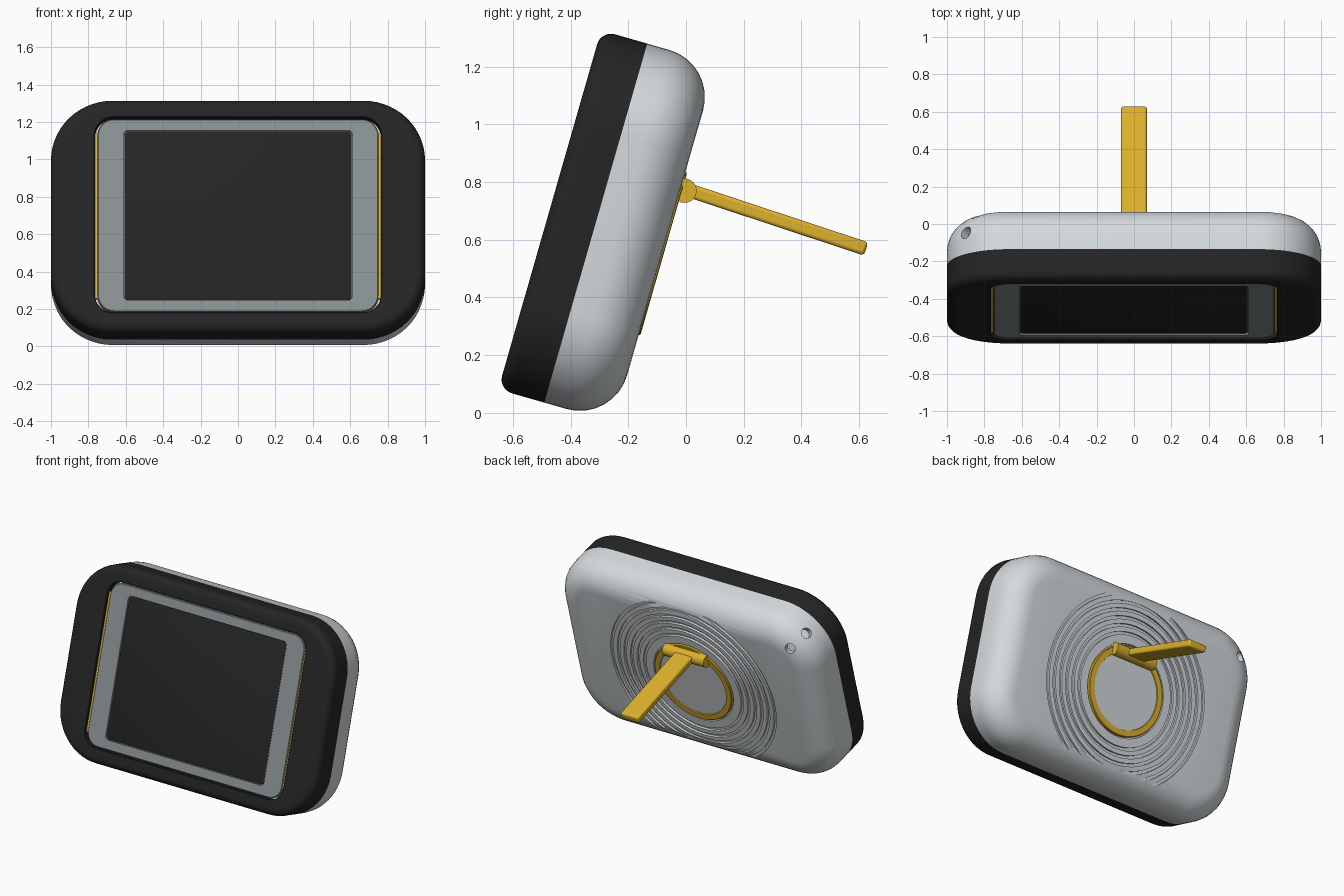
import bpy, bmesh
from math import sin, cos, pi, radians, sqrt
from mathutils import Vector

old = bpy.data.objects.get("Cube")
if old:
    bpy.data.objects.remove(old, do_unlink=True)

TILT = radians(-16)      # whole case leans back
MID = 0.546              # case centre height along the tilted axis
DISC = 0.508             # centre height of the stand disc and rings
W, H, R = 1.0, 0.647, 0.33
FRONT, SPLIT, BACK = -0.648, -0.482, -0.232


def material(name, rgb):
    m = bpy.data.materials.new(name)
    m.use_nodes = True
    m.diffuse_color = (*rgb, 1)
    m.node_tree.nodes["Principled BSDF"].inputs["Base Color"].default_value = (*rgb, 1)
    return m


black = material("black", (0.018, 0.018, 0.018))
light = material("light grey", (0.66, 0.70, 0.72))
grey = material("mid grey", (0.25, 0.285, 0.295))
yellow = material("yellow", (0.72, 0.44, 0.025))


def finish(ob, angle=35):
    bpy.ops.object.select_all(action='DESELECT')
    ob.select_set(True)
    bpy.context.view_layer.objects.active = ob
    bpy.ops.object.shade_smooth_by_angle(angle=radians(angle))


def outline(w, h, r, steps=14):
    """Rounded rectangle; a circle when w, h and r are equal."""
    pts = []
    for k, (sx, sz) in enumerate(((1, 1), (-1, 1), (-1, -1), (1, -1))):
        for i in range(steps + 1):
            a = (k + i / steps) * pi / 2
            pts.append((sx * (w - r) + r * cos(a), sz * (h - r) + r * sin(a)))
    return pts


def add_loft(bm, sections, z, closed=False):
    """Bridge rounded outlines (w, h, r, depth) one after another."""
    loops = [[bm.verts.new((x, y, z + v)) for x, v in outline(w, h, r)]
             for w, h, r, y in sections]
    n = len(loops[0])
    pairs = list(zip(loops, loops[1:]))
    if closed:
        pairs.append((loops[-1], loops[0]))
    else:
        bm.faces.new(loops[0])
        bm.faces.new(loops[-1])
    for a, b in pairs:
        for i in range(n):
            j = (i + 1) % n
            bm.faces.new((a[i], a[j], b[j], b[i]))


def to_object(name, bm, mat):
    bmesh.ops.remove_doubles(bm, verts=bm.verts, dist=1e-5)
    bmesh.ops.recalc_face_normals(bm, faces=bm.faces)
    me = bpy.data.meshes.new(name)
    bm.to_mesh(me)
    bm.free()
    me.materials.append(mat)
    ob = bpy.data.objects.new(name, me)
    bpy.context.collection.objects.link(ob)
    ob.rotation_euler.x = TILT
    return ob


def loft(name, sections, mat, z=MID):
    bm = bmesh.new()
    add_loft(bm, sections, z)
    ob = to_object(name, bm, mat)
    finish(ob)
    return ob


def rounding(w, h, r, edge, radius, direction, steps=8):
    """Sections of a rounded rim that ends at depth edge."""
    out = []
    for i in range(steps + 1):
        a = i / steps * pi / 2
        inset = radius * (1 - cos(a))
        out.append((w - inset, h - inset, r - inset, edge - direction * radius * (1 - sin(a))))
    return out


def disc(r, y):
    return (r, r, r, y)


def cylinder(name, p, axis, r, length, mat):
    bpy.ops.mesh.primitive_cylinder_add(vertices=32, radius=r, depth=length, location=p)
    ob = bpy.context.object
    ob.name = name
    ob.rotation_euler = Vector(axis).to_track_quat('Z', 'Y').to_euler()
    ob.data.materials.append(mat)
    return ob


def cut(target, cutter):
    mod = target.modifiers.new("cut", 'BOOLEAN')
    mod.operation, mod.solver, mod.object = 'DIFFERENCE', 'EXACT', cutter
    bpy.context.view_layer.objects.active = target
    bpy.ops.object.modifier_apply(modifier=mod.name)
    bpy.data.objects.remove(cutter, do_unlink=True)


# Rear shell with a soft back rim
RIM = 0.17
shell = loft("rear_shell", [(W, H, R, SPLIT)] + rounding(W, H, R, BACK, RIM, 1), light)

# Concentric grooves around the stand
bm = bmesh.new()
for r0, r1 in [(0.29, 0.303)] + [(0.36 + 0.05 * i, 0.38 + 0.05 * i) for i in range(6)]:
    add_loft(bm, [disc(r0, -0.15), disc(r1, -0.15), disc(r1, BACK - 0.015),
                  disc(r0, BACK - 0.015)], DISC, closed=True)
cut(shell, to_object("groove_cutter", bm, light))

# Two round sockets on one upper corner
turn = shell.rotation_euler.to_matrix()
for d in (0.325, 0.235):
    side = (d - (R - RIM)) / RIM
    out = sqrt(max(0, 1 - side * side))
    diag = sqrt(0.5)
    p = Vector((-(W - R) - diag * d, BACK - RIM + RIM * out, MID + H - R + diag * d))
    axis = Vector((-diag * side, out, diag * side))
    cut(shell, cylinder("socket_cutter", turn @ p, turn @ axis, 0.034, 0.1, light))
finish(shell)

# Front bezel with a rounded window
window = [(0.769, 0.547, 0.104, FRONT), (0.765, 0.543, 0.10, FRONT + 0.004),
          (0.765, 0.543, 0.10, -0.60)]
loft("front_bezel", [(W, H, R, SPLIT)] + rounding(W, H, R, FRONT, 0.05, -1) + window, black)

# Window lining, side strips and display panel
loft("window_lining", [(0.764, 0.542, 0.10, -0.599), (0.764, 0.542, 0.10, -0.607)], light)
for s, side in ((1, "left"), (-1, "right")):
    strip = loft(side + "_strip", [(0.008, 0.46, 0.002, -0.60), (0.008, 0.46, 0.002, -0.63)], yellow)
    strip.location.x = s * 0.757
loft("display_panel", [(0.75, 0.535, 0.09, -0.60), (0.75, 0.535, 0.09, -0.635),
                       (0.746, 0.531, 0.086, -0.639), (0.612, 0.472, 0.026, -0.639),
                       (0.612, 0.472, 0.026, -0.624)], grey)
loft("screen", [(0.608, 0.468, 0.024, -0.62), (0.608, 0.468, 0.024, -0.630),
                (0.60, 0.46, 0.018, -0.634)], black)

# Stand disc with a raised rim
loft("stand_disc", [disc(0.293, BACK - 0.02), disc(0.293, BACK + 0.003), disc(0.289, BACK + 0.006),
                    disc(0.252, BACK + 0.006), disc(0.248, BACK - 0.004)], yellow, DISC)

# Hinge barrel and stand leg
hinge = cylinder("stand_hinge", (0, -0.005, 0.77), (1, 0, 0), 0.042, 0.32, yellow)
finish(hinge)
bpy.ops.mesh.primitive_cube_add(size=1, location=(0, 0.313, 0.671))
leg = bpy.context.object
leg.name = "stand_leg"
leg.scale = (0.138, 0.655, 0.048)
bpy.ops.object.transform_apply(location=False, rotation=False, scale=True)
leg.rotation_euler.x = radians(-18.3)
leg.data.materials.append(yellow)
bevel = leg.modifiers.new("soft_edges", 'BEVEL')
bevel.width, bevel.segments = 0.012, 3
finish(leg, 50)
